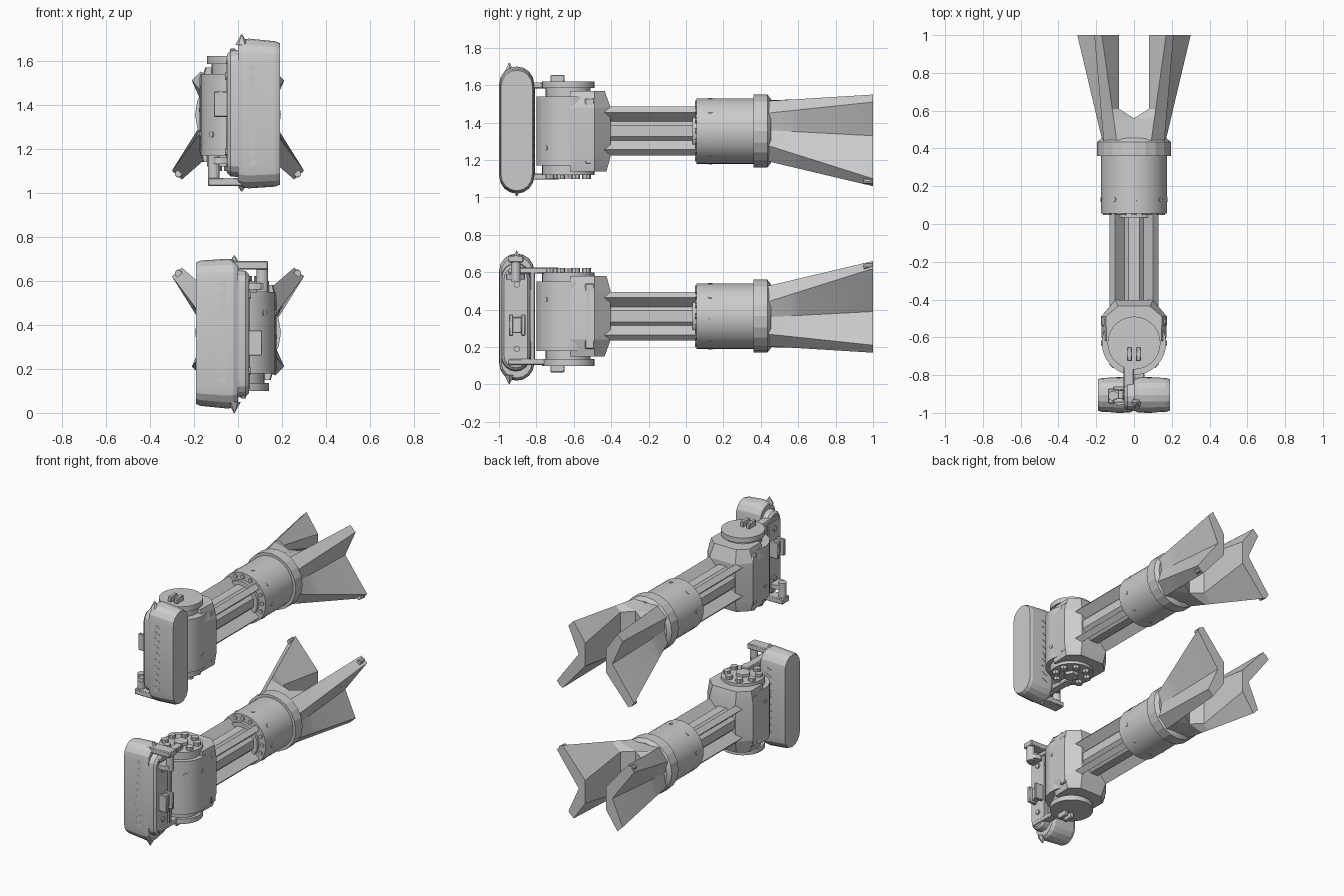
import bpy, bmesh, math
from mathutils import Vector, Matrix

if "Cube" in bpy.data.objects:
    bpy.data.objects.remove(bpy.data.objects["Cube"])

CZ = 0.365          # height of the lower arm's axis
parts = []


def loft(name, rings):
    bm = bmesh.new()
    vs = [[bm.verts.new(p) for p in r] for r in rings]
    n = len(vs[0])
    for a, b in zip(vs, vs[1:]):
        for i in range(n):
            bm.faces.new((a[i], a[(i + 1) % n], b[(i + 1) % n], b[i]))
    bm.faces.new(vs[0])
    bm.faces.new(vs[-1])
    bmesh.ops.recalc_face_normals(bm, faces=bm.faces)
    me = bpy.data.meshes.new(name)
    bm.to_mesh(me)
    bm.free()
    ob = bpy.data.objects.new(name, me)
    bpy.context.collection.objects.link(ob)
    parts.append(ob)
    return ob


def cyl(name, p0, p1, r, n=32, r2=None):
    p0, p1 = Vector(p0), Vector(p1)
    q = (p1 - p0).to_track_quat('Z', 'Y')
    def ring(c, rad):
        return [c + q @ Vector((rad * math.cos(t * math.tau / n), rad * math.sin(t * math.tau / n), 0))
                for t in range(n)]
    return loft(name, [ring(p0, r), ring(p1, r if r2 is None else r2)])


def box(name, lo, hi, bevel=0.005):
    (a, b, c), (d, e, f) = lo, hi
    ob = loft(name, [[(a, b, z), (d, b, z), (d, e, z), (a, e, z)] for z in (c, f)])
    m = ob.modifiers.new("bevel", 'BEVEL')
    m.width, m.segments = bevel, 1
    return ob


def stadium(x, cy, cz, hw, hh, n=8):
    pts = []
    for s, start in ((1, 0), (-1, math.pi)):
        for i in range(n + 1):
            t = start + math.pi * i / n
            pts.append((x, cy + hw * math.cos(t), cz + s * (hh - hw) + hw * math.sin(t)))
    return pts


# Forked tail fins, each a chevron section lofted from the collar
base = [(.165, .44), (.10, .525), (0, .535), (0, .20), (.09, .205), (.16, .27), (.15, .36)]
tip = [(.30, .62), (.255, .66), (.08, .46), (.08, .30), (.17, .17), (.21, .21), (.13, .39)]
for side, s in (("right", 1), ("left", -1)):
    rings = []
    for y in (.43, .56, .61, 1.0):
        k = (y - .43) / .57
        ring = []
        for i, ((x0, z0), (x1, z1)) in enumerate(zip(base, tip)):
            x = x0 + (x1 - x0) * k
            if i in (2, 3):
                x = 0 if y < .57 else .08
            ring.append((s * x, y, z0 + (z1 - z0) * k))
        rings.append(ring)
    loft(f"tail_fin_{side}", rings)
    cyl(f"fin_tip_pin_{side}", (s * .27, .95, .633), (s * .27, .998, .635), .016, 10)

# Round housing with collar and bolts
cyl("housing", (0, .055, CZ), (0, .42, CZ), .175, 40)
cyl("collar", (0, .36, CZ), (0, .435, CZ), .195, 20)
cyl("collar_taper", (0, .435, CZ), (0, .455, CZ), .195, 20, .17)
cyl("housing_lip", (0, .035, CZ), (0, .06, CZ), .125, 24)
for i in range(8):
    t = math.radians(8 + 45 * i)
    d = Vector((math.sin(t), 0, math.cos(t)))
    c = Vector((0, .13, CZ))
    cyl("housing_side_bolt", c + d * .165, c + d * .178, .013, 10)
for i in range(16):
    t = math.tau * i / 16
    c = Vector((.15 * math.cos(t), .06, CZ + .15 * math.sin(t)))
    cyl("housing_face_bolt", c, c + Vector((0, -.013, 0)), .014, 8)

# Grooved shaft
quarter = [(.13, -.10), (.075, -.05), (.095, -.03), (.095, .03), (.075, .05), (.13, .10)]
section = []
for k in range(4):
    c, s = round(math.cos(k * math.pi / 2)), round(math.sin(k * math.pi / 2))
    section += [(x * c - z * s, x * s + z * c) for x, z in quarter]
loft("grooved_shaft", [[(x, y, CZ + z) for x, z in section] for y in (-.45, .05)])

# Hinge block: vertical barrel and faceted rear body
HY = -.63
cyl("hinge_barrel", (0, HY, .18), (0, HY, .55), .17, 40)
plan = [(-.17, -.62), (.17, -.62), (.175, -.49), (.10, -.415), (-.10, -.415), (-.175, -.49)]
def scaled(z, k, back=0):
    return [(x * k, y - (back if y > -.45 else 0), z) for x, y in plan]
loft("hinge_rear_body", [scaled(.15, .85, .02), scaled(.24, 1, -.012),
                         scaled(.50, 1, -.012), scaled(.58, .92, .01)])
for s in (1, -1):
    box("barrel_side_guard", (s * .15 - .02, -.54, .19), (s * .15 + .024, -.49, .54))
    for y in (-.75, -.63):
        d = Vector((s * math.sqrt(.17 ** 2 - (y - HY) ** 2), y - HY, 0)).normalized()
        c = Vector((0, HY, .455))
        cyl("barrel_bolt", c + d * .16, c + d * .174, .014, 10)

# Bolted cap on the barrel
cyl("cap_disc", (0, HY, .54), (0, HY, .60), .14, 32)
cyl("cap_center_nut", (0, HY, .60), (0, HY, .62), .05, 6)
for i in range(8):
    t = math.tau * (i + .5) / 8
    x, y = .105 * math.cos(t), HY + .105 * math.sin(t)
    cyl("cap_bolt", (x, y, .595), (x, y, .622), .024, 8)

# Bracket: pivot disc, arms and spine
cyl("pivot_spacer", (0, HY, .13), (0, HY, .19), .12, 32)
cyl("pivot_disc", (0, HY, .10), (0, HY, .135), .14, 32)
for x in (-.024, .024):
    box("pivot_lug", (x - .013, -.725, .065), (x + .013, -.65, .105), .004)
box("bracket_lower_arm", (0, -.95, .105), (.055, -.68, .137))
box("bracket_spine", (0, -.835, .11), (.055, -.808, .625))
box("bracket_upper_arm", (0, -.95, .593), (.055, -.68, .625))

# Rounded pad with backing plates
loft("pad", [stadium(x, -.905, z, w, h) for x, z, w, h in
             ((-.19, .362, .083, .322), (-.17, .362, .09, .33), (-.05, .36, .094, .34),
              (-.02, .36, .093, .337), (0, .36, .082, .325))])
loft("pad_backing", [stadium(x, -.91, .36, w, h) for x, w, h in
                     ((-.005, .078, .29), (.035, .075, .285), (.05, .062, .27))])
for z in (.535, .19):
    cyl("backing_bolt", (.045, -.905, z), (.06, -.905, z), .017, 10)

# Handle on the backing plate
for y in (-.935, -.87):
    box("handle_rail", (.045, y - .011, .26), (.11, y + .011, .375), .004)
box("handle_web", (.045, -.93, .275), (.085, -.875, .36), .004)

# Toothed strip along both narrow faces of the pad
for y0, y1 in ((-1.0, -.985), (-.809, -.825)):
    for i in range(10):
        z = .13 + i * .048
        loft("pad_tooth", [[(-.055, y, z), (-.055, y, z + .042), (-.095, y, z + .021)]
                           for y in (y0, y1)])

# Latch bar with post, and pointed end spikes
box("latch_bar", (-.05, -.95, .652), (.137, -.87, .69))
cyl("latch_post", (.11, -.91, .55), (.11, -.91, .66), .026, 16)
cyl("latch_guide", (.075, -.91, .56), (.075, -.91, .59), .05, 12)
cyl("end_spike", (-.017, -.945, .05), (-.017, -.945, 0), .03, 6, .002)
cyl("end_spike", (-.017, -.905, .67), (-.017, -.905, .715), .03, 6, .002)

# Smooth the round parts
for ob in parts:
    ob.select_set(True)
bpy.context.view_layer.objects.active = parts[0]
bpy.ops.object.shade_smooth_by_angle(angle=math.radians(16))

# Second arm above: the same parts turned half a turn about the long axis
turn = Matrix.Translation((0, 0, 1.72)) @ Matrix.Rotation(math.pi, 4, 'Y')
for ob in parts:
    twin = ob.copy()
    twin.name = "upper_" + ob.name
    bpy.context.collection.objects.link(twin)
    twin.matrix_world = turn @ ob.matrix_world
